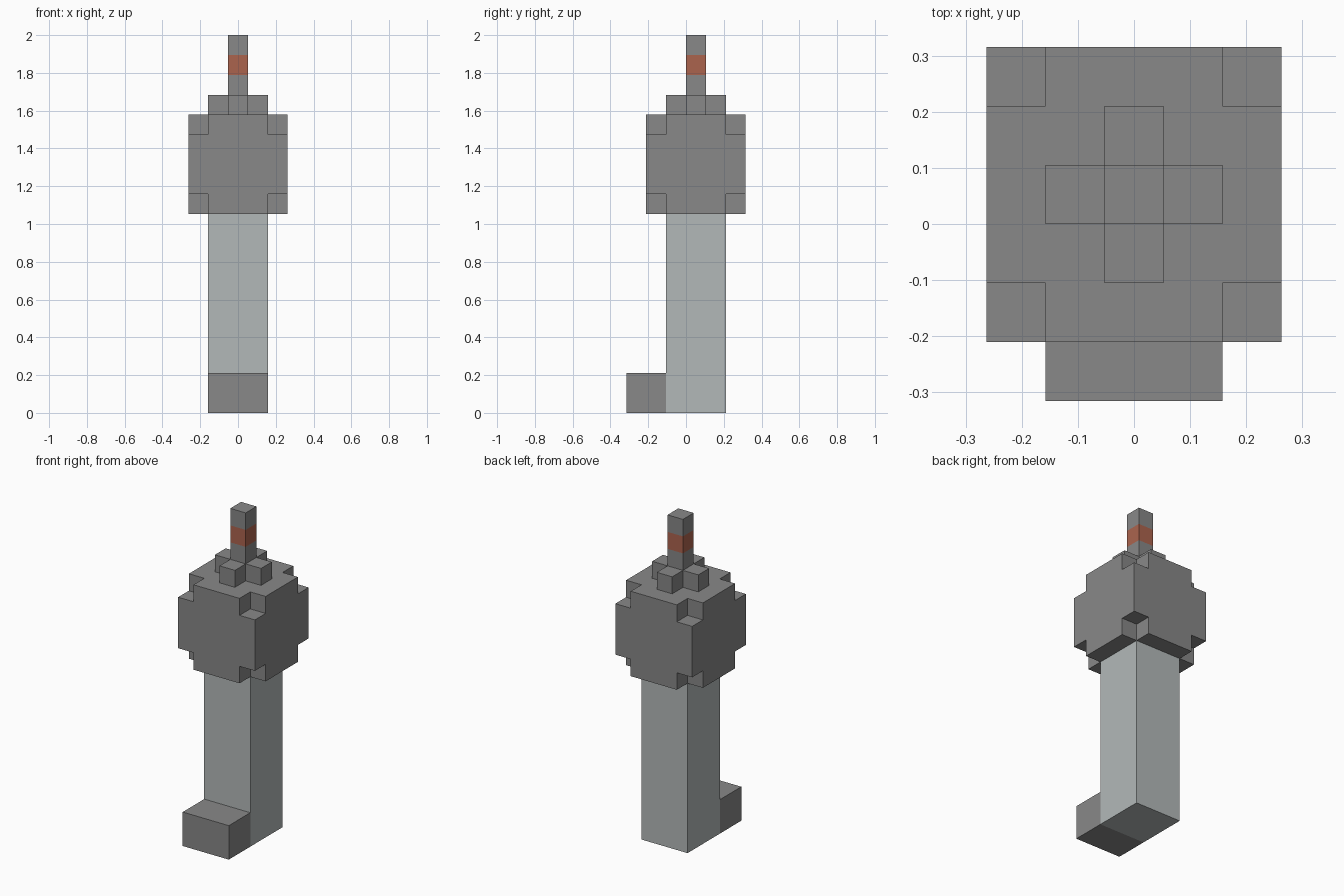
import bpy
import bmesh
from itertools import product
from mathutils import Vector

if "Cube" in bpy.data.objects:
    bpy.data.objects.remove(bpy.data.objects["Cube"], do_unlink=True)

UNIT = 2 / 19  # edge of one block; the model is 19 blocks tall


def make_material(name, rgb):
    mat = bpy.data.materials.new(name)
    mat.use_nodes = True
    mat.diffuse_color = (*rgb, 1)
    mat.node_tree.nodes["Principled BSDF"].inputs["Base Color"].default_value = (*rgb, 1)
    return mat


dark_grey = make_material("dark grey", (0.246, 0.246, 0.246))
pale_grey = make_material("pale grey", (0.45, 0.485, 0.485))
rust = make_material("rust orange", (0.41, 0.127, 0.076))


def cells(x, y, z):
    """Block coordinates in a box; each argument is (start, stop)."""
    return set(product(range(*x), range(*y), range(*z)))


def build(name, blocks, materials, rule=lambda z: 0):
    """Skin a set of blocks, merging flat areas of the same colour."""
    bm = bmesh.new()
    for cell in blocks:
        centre = Vector(cell) + Vector((0, 0.5, 0.5))
        for axis, sign in product(range(3), (-1, 1)):
            normal = Vector((0, 0, 0))
            normal[axis] = sign
            if tuple(int(c + n) for c, n in zip(cell, normal)) in blocks:
                continue
            u = Vector((normal.y, normal.z, normal.x))
            v = normal.cross(u)
            corners = [centre + (normal + a + b) / 2
                       for a, b in ((-u, -v), (u, -v), (u, v), (-u, v))]
            face = bm.faces.new([bm.verts.new(c * UNIT) for c in corners])
            face.material_index = rule(cell[2])
    bmesh.ops.remove_doubles(bm, verts=bm.verts[:], dist=UNIT / 100)
    bmesh.ops.dissolve_limit(bm, angle_limit=0.01, verts=bm.verts[:],
                             edges=bm.edges[:], delimit={'MATERIAL'})
    bmesh.ops.recalc_face_normals(bm, faces=bm.faces[:])
    mesh = bpy.data.meshes.new(name)
    bm.to_mesh(mesh)
    bm.free()
    for mat in materials:
        mesh.materials.append(mat)
    obj = bpy.data.objects.new(name, mesh)
    bpy.context.collection.objects.link(obj)


# Foot and column
build("foot", cells((-1, 2), (-3, -1), (0, 2)), [dark_grey])
build("column", cells((-1, 2), (-1, 2), (0, 10)), [pale_grey])

# Head: a cube of blocks with its eight corners missing
head = cells((-2, 3), (-2, 3), (10, 15)) - set(product((-2, 2), (-2, 2), (10, 14)))
build("head", head, [dark_grey])

# Cross-shaped cap
cap = cells((-1, 2), (0, 1), (15, 16)) | cells((0, 1), (-1, 2), (15, 16))
build("cap", cap, [dark_grey])

# Mast with a coloured band on its middle block
build("mast", cells((0, 1), (0, 1), (16, 19)), [dark_grey, rust], lambda z: int(z == 17))
